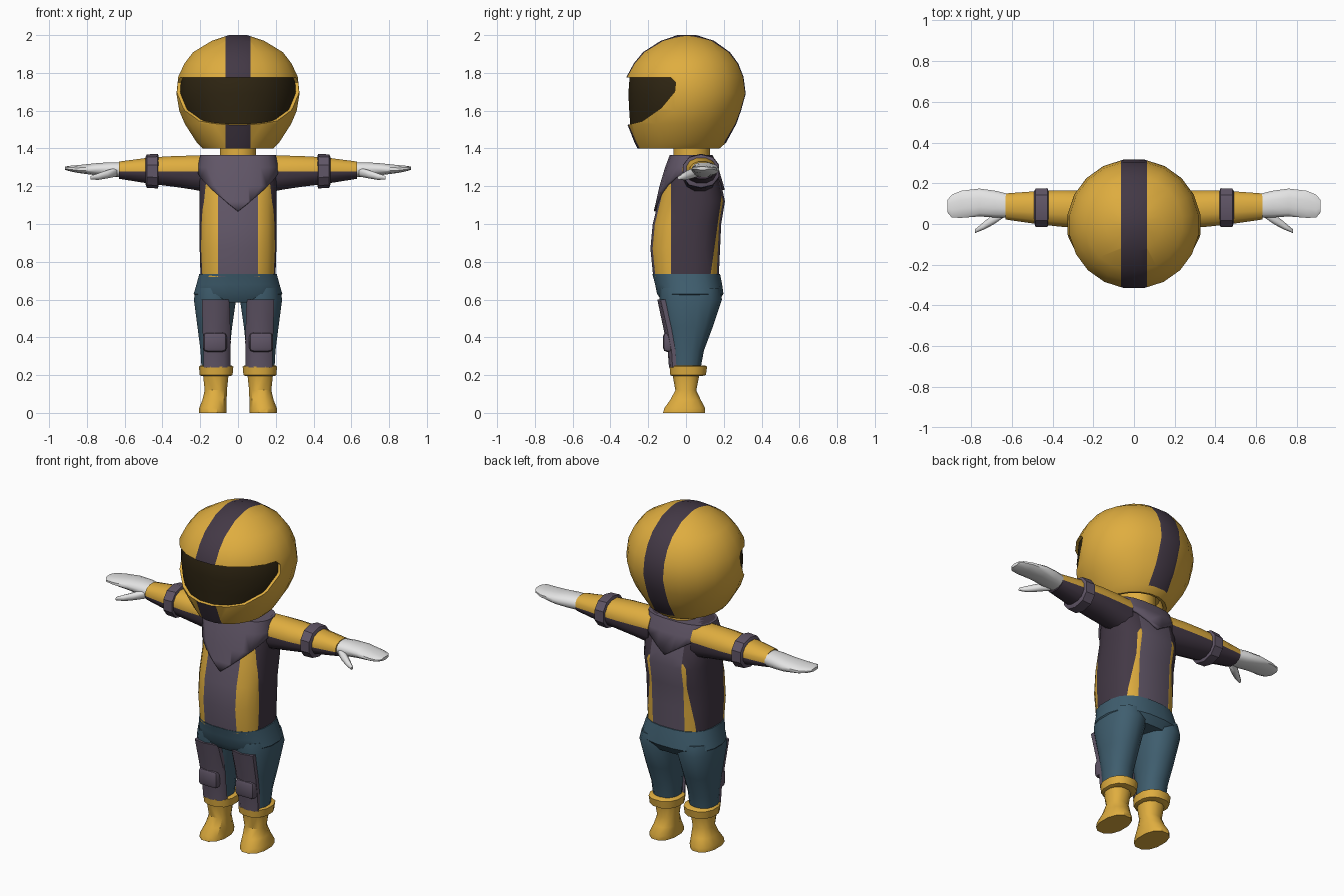
import bpy, bmesh, math
from mathutils import Vector

cube = bpy.data.objects.get("Cube")
if cube:
    bpy.data.objects.remove(cube, do_unlink=True)


def material(name, r, g, b):
    m = bpy.data.materials.new(name)
    m.use_nodes = True
    m.diffuse_color = (r, g, b, 1)
    bsdf = next(n for n in m.node_tree.nodes if n.type == 'BSDF_PRINCIPLED')
    bsdf.inputs["Base Color"].default_value = (r, g, b, 1)
    bsdf.inputs["Roughness"].default_value = 0.7
    return m


GOLD = material("gold", .74, .42, .05)
DARK = material("dark_plum", .056, .04, .06)
PLUM = material("grey_plum", .118, .092, .135)
BLUE = material("slate_blue", .05, .112, .158)
WHITE = material("glove_white", .78, .78, .78)
VISOR = material("visor_brown", .027, .018, .006)


def loft(rings, n=16, power=2.0, axis='z', grow=0.0):
    """Capped skin over oval rings (t, u_min, u_max, v_min, v_max)."""
    bm = bmesh.new()
    loops = []
    for t, u0, u1, v0, v1 in rings:
        loop = []
        for i in range(n):
            a = 2 * math.pi * (i + .5) / n
            c, s = math.cos(a), math.sin(a)
            u = (u0 + u1) / 2 + ((u1 - u0) / 2 + grow) * math.copysign(abs(c) ** (2 / power), c)
            v = (v0 + v1) / 2 + ((v1 - v0) / 2 + grow) * math.copysign(abs(s) ** (2 / power), s)
            loop.append(bm.verts.new((u, v, t) if axis == 'z' else (t, u, v)))
        loops.append(loop)
    for a, b in zip(loops, loops[1:]):
        for i in range(n):
            j = (i + 1) % n
            bm.faces.new((a[i], a[j], b[j], b[i]))
    bm.faces.new(loops[0])
    bm.faces.new(loops[-1])
    bmesh.ops.recalc_face_normals(bm, faces=bm.faces)
    return bm


def cut(bm, point, normal, clear=False, fill=False):
    """Split along a plane; clear drops the side the normal points to."""
    bmesh.ops.bisect_plane(bm, geom=bm.verts[:] + bm.edges[:] + bm.faces[:], dist=1e-5,
                           plane_co=point, plane_no=normal, clear_outer=clear)
    if fill:
        bmesh.ops.holes_fill(bm, edges=[e for e in bm.edges if e.is_boundary])


def build(name, bm, mats, rule=None, mirror=False, angle=35):
    if rule:
        for f in bm.faces:
            f.material_index = rule(f.calc_center_median())
    me = bpy.data.meshes.new(name)
    bm.to_mesh(me)
    bm.free()
    ob = bpy.data.objects.new(name, me)
    bpy.context.collection.objects.link(ob)
    for m in mats:
        me.materials.append(m)
    if mirror:
        ob.modifiers.new("mirror", 'MIRROR').use_mirror_merge = False
    if angle:
        smooth(ob, angle)
    return ob


def smooth(ob, angle):
    bpy.ops.object.select_all(action='DESELECT')
    ob.select_set(True)
    bpy.context.view_layer.objects.active = ob
    bpy.ops.object.shade_smooth_by_angle(angle=math.radians(angle))


def sym(z, rx, y0, y1):
    return (z, -rx, rx, y0, y1)


# Helmet shell with hollow underside and centre stripe
shell = [sym(1.40, .19, -.26, .18), sym(1.43, .22, -.275, .215), sym(1.53, .285, -.315, .27),
         sym(1.60, .315, -.32, .295), sym(1.69, .33, -.325, .32), sym(1.78, .32, -.318, .308),
         sym(1.85, .287, -.28, .28), sym(1.91, .24, -.23, .235), sym(1.97, .14, -.135, .15),
         sym(2.0, .05, -.045, .055)]
inside = [sym(1.46, .15, -.2, .14), sym(1.405, .17, -.235, .16)]
bm = loft(inside + shell, 20)
for s in (-1, 1):
    cut(bm, (s * .065, 0, 0), (1, 0, 0))
helmet = build("helmet", bm, [GOLD, DARK],
               lambda c: int(abs(c.x) < .065 and (c.z > 1.47 or abs(c.y) > .2)), angle=None)

# Visor opening cut through the shell from the side
outline = [(-.5, 1.775), (-.08, 1.775), (-.055, 1.75), (-.06, 1.7), (-.13, 1.615),
           (-.23, 1.545), (-.31, 1.525), (-.5, 1.525)]
bm = bmesh.new()
face = bm.faces.new([bm.verts.new((-.6, y, z)) for y, z in outline])
side = bmesh.ops.extrude_face_region(bm, geom=[face])["geom"]
bmesh.ops.translate(bm, vec=(1.2, 0, 0), verts=[v for v in side if isinstance(v, bmesh.types.BMVert)])
bmesh.ops.recalc_face_normals(bm, faces=bm.faces)
cutter = build("visor_cutter", bm, [GOLD], angle=None)
cutter.hide_render = True
mod = helmet.modifiers.new("opening", 'BOOLEAN')
mod.operation = 'DIFFERENCE'
mod.solver = 'EXACT'
mod.object = cutter
bpy.context.view_layer.objects.active = helmet
bpy.ops.object.modifier_apply(modifier=mod.name)
bpy.data.objects.remove(cutter, do_unlink=True)
smooth(helmet, 35)
build("visor", loft(shell[2:7], 20, grow=-.016), [VISOR])

# Neck
build("neck", loft([sym(1.34, .1, -.07, .13), sym(1.48, .1, -.07, .13)], 12), [GOLD])

# Jacket body: plum centre panels, gold strips, dark flanks
body = [sym(.72, .2, -.175, .175), sym(.87, .205, -.19, .182), sym(1.0, .205, -.178, .188),
        sym(1.12, .205, -.148, .208), sym(1.2, .207, -.13, .19), sym(1.3, .203, -.1, .16),
        sym(1.365, .19, -.075, .13)]
bm = loft(body, 20, 2.7)
for s in (-1, 1):
    cut(bm, (s * .105, 0, 0), (1, 0, 0))
cut(bm, (0, -.08, 0), (0, 1, 0))
cut(bm, (0, .13, .73), (0, 1, -.14))


def jacket_colour(c):
    if abs(c.x) < .105:
        return 0
    return 1 if c.y < -.08 or c.y > .13 + .14 * (c.z - .73) else 2


build("jacket_body", bm, [PLUM, GOLD, DARK], jacket_colour)

# Raised V-shaped yoke over the shoulders
bm = loft(body[2:], 20, 2.7, grow=.012)
for s in (-1, 1):
    cut(bm, (0, -.15, 1.075), (s * .72, .3, -1), clear=True)
yoke = build("shoulder_yoke", bm, [PLUM])
solid = yoke.modifiers.new("thickness", 'SOLIDIFY')
solid.thickness = .016

# Sleeves: gold above, dark below
sleeve = [(.14, -.02, .16, 1.16, 1.365), (.24, -.02, .165, 1.18, 1.365), (.34, -.018, .168, 1.195, 1.362),
          (.46, -.005, .165, 1.21, 1.355), (.63, .02, .152, 1.238, 1.332)]
bm = loft(sleeve, 12, 2.3, 'x')
cut(bm, (0, 0, 1.278), (0, 0, 1))
build("sleeves", bm, [GOLD, DARK], lambda c: int(c.z < 1.278), mirror=True)

# Elbow bands
band = [(.42, .0, .165, 1.2, 1.36), (.425, -.02, .18, 1.188, 1.372),
        (.483, -.02, .178, 1.192, 1.368), (.49, .0, .165, 1.21, 1.355)]
build("elbow_bands", loft(band, 10, 2.3, 'x'), [PLUM], mirror=True)

# Mitten hands and thumbs
hand = [(.61, .03, .148, 1.245, 1.328), (.68, .03, .165, 1.25, 1.328), (.76, .035, .176, 1.258, 1.322),
        (.85, .028, .165, 1.27, 1.312), (.895, .03, .145, 1.28, 1.308), (.915, .055, .12, 1.286, 1.304)]
build("hands", loft(hand, 12, 2.3, 'x'), [WHITE], mirror=True, angle=50)
thumb = [(.64, .03, .08, 1.25, 1.3), (.69, -.005, .05, 1.24, 1.288),
         (.74, -.03, .01, 1.232, 1.27), (.78, -.045, -.025, 1.235, 1.255)]
build("thumbs", loft(thumb, 8, 2, 'x'), [WHITE], mirror=True, angle=60)

# Trousers: hips and legs
hips = [sym(.735, .207, -.18, .182), sym(.68, .222, -.165, .193), sym(.63, .237, -.155, .2),
        sym(.585, .2, -.125, .17)]
build("trouser_hips", loft(hips, 20, 2.5), [BLUE])
leg = [(.66, .005, .225, -.14, .18), (.6, .008, .236, -.14, .19), (.45, .03, .216, -.108, .14),
       (.33, .042, .2, -.085, .095), (.24, .045, .195, -.078, .078)]
build("trouser_legs", loft(leg, 14, 2.3), [BLUE], mirror=True)

# Shin and thigh guards wrapped on the front of each leg
bm = loft(leg[1:], 14, 2.6, grow=.012)
cut(bm, (0, -.085, .6), (0, 1, .12), clear=True, fill=True)
cut(bm, (.192, 0, .6), (1, 0, -.03), clear=True, fill=True)
cut(bm, (.045, 0, .6), (-1, 0, .03), clear=True, fill=True)
build("leg_guards", bm, [PLUM], mirror=True)

# Knee caps
bm = bmesh.new()
bmesh.ops.create_cube(bm, size=1)
bmesh.ops.scale(bm, vec=(.125, .06, .105), verts=bm.verts)
bmesh.ops.bevel(bm, geom=bm.edges[:], offset=.022, segments=2, profile=.5, affect='EDGES')
bmesh.ops.translate(bm, vec=(.122, -.092, .375), verts=bm.verts)
build("knee_caps", bm, [PLUM], mirror=True)

# Boots with flared cuffs
boot = [(0, .06, .208, -.125, .105), (.025, .058, .208, -.118, .105), (.07, .058, .19, -.085, .08),
        (.12, .057, .178, -.058, .056), (.21, .047, .188, -.075, .075)]
build("boots", loft(boot, 12, 2.3), [GOLD], mirror=True)
cuff = [(.195, .04, .195, -.075, .085), (.2, .026, .205, -.086, .108),
        (.245, .022, .21, -.09, .115), (.252, .035, .2, -.08, .1)]
build("boot_cuffs", loft(cuff, 12, 2.3), [GOLD], mirror=True)
